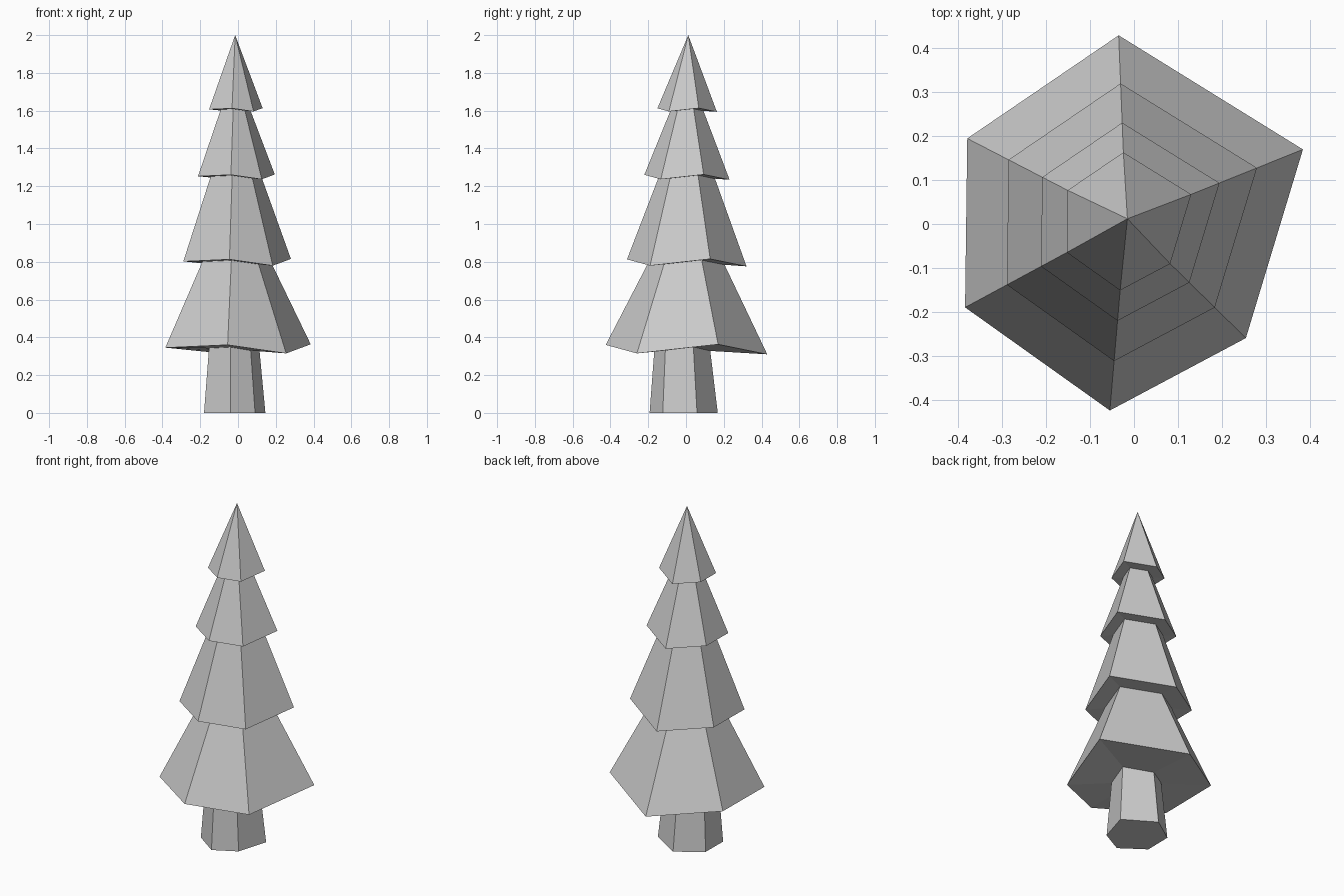
import bpy, bmesh

if "Cube" in bpy.data.objects:
    bpy.data.objects.remove(bpy.data.objects["Cube"])

# Irregular six-sided outline shared by every ring: x, y and tilt in z
OUTLINE = [(-0.035, 0.43, -0.03), (-0.38, 0.195, 0.005), (-0.385, -0.19, 0.005),
           (-0.055, -0.425, 0.02), (0.255, -0.26, -0.025), (0.385, 0.17, 0.023)]
CENTRE = (-0.018, 0.008)


def ring(bm, scale, z, centre=CENTRE, tilt=None):
    t = scale if tilt is None else tilt
    return [bm.verts.new((centre[0] + (x - CENTRE[0]) * scale,
                          centre[1] + (y - CENTRE[1]) * scale,
                          z + dz * t)) for x, y, dz in OUTLINE]


def bridge(bm, a, b):
    for i in range(6):
        j = (i + 1) % 6
        bm.faces.new((a[i], a[j], b[j], b[i]))


def finish(bm, name):
    me = bpy.data.meshes.new(name)
    bm.normal_update()
    bm.to_mesh(me)
    bm.free()
    bpy.context.collection.objects.link(bpy.data.objects.new(name, me))


TRUNK_TOP = dict(scale=0.345, z=0.34, centre=(-0.027, -0.017), tilt=0.4)

# Tapered trunk, closed at the foot
bm = bmesh.new()
foot = ring(bm, 0.422, 0.0, (-0.025, -0.01), 0)
top = ring(bm, **TRUNK_TOP)
bridge(bm, foot, top)
bm.faces.new(foot[::-1])
finish(bm, "trunk")

# Foliage: one skin of stepped skirts (outer scale, inner scale, height)
TIERS = [(1.0, None, 0.34), (0.74, 0.465, 0.798), (0.528, 0.345, 1.25), (0.368, 0.2, 1.605)]
bm = bmesh.new()
below = ring(bm, **TRUNK_TOP)
for outer, inner, z in TIERS:
    if inner:
        neck = ring(bm, inner, z)
        bridge(bm, below, neck)
        below = neck
    skirt = ring(bm, outer, z)
    bridge(bm, below, skirt)
    below = skirt

# Pointed tip
tip = bm.verts.new((-0.015, 0.012, 2.0))
for i in range(6):
    bm.faces.new((below[i], below[(i + 1) % 6], tip))
finish(bm, "foliage")
